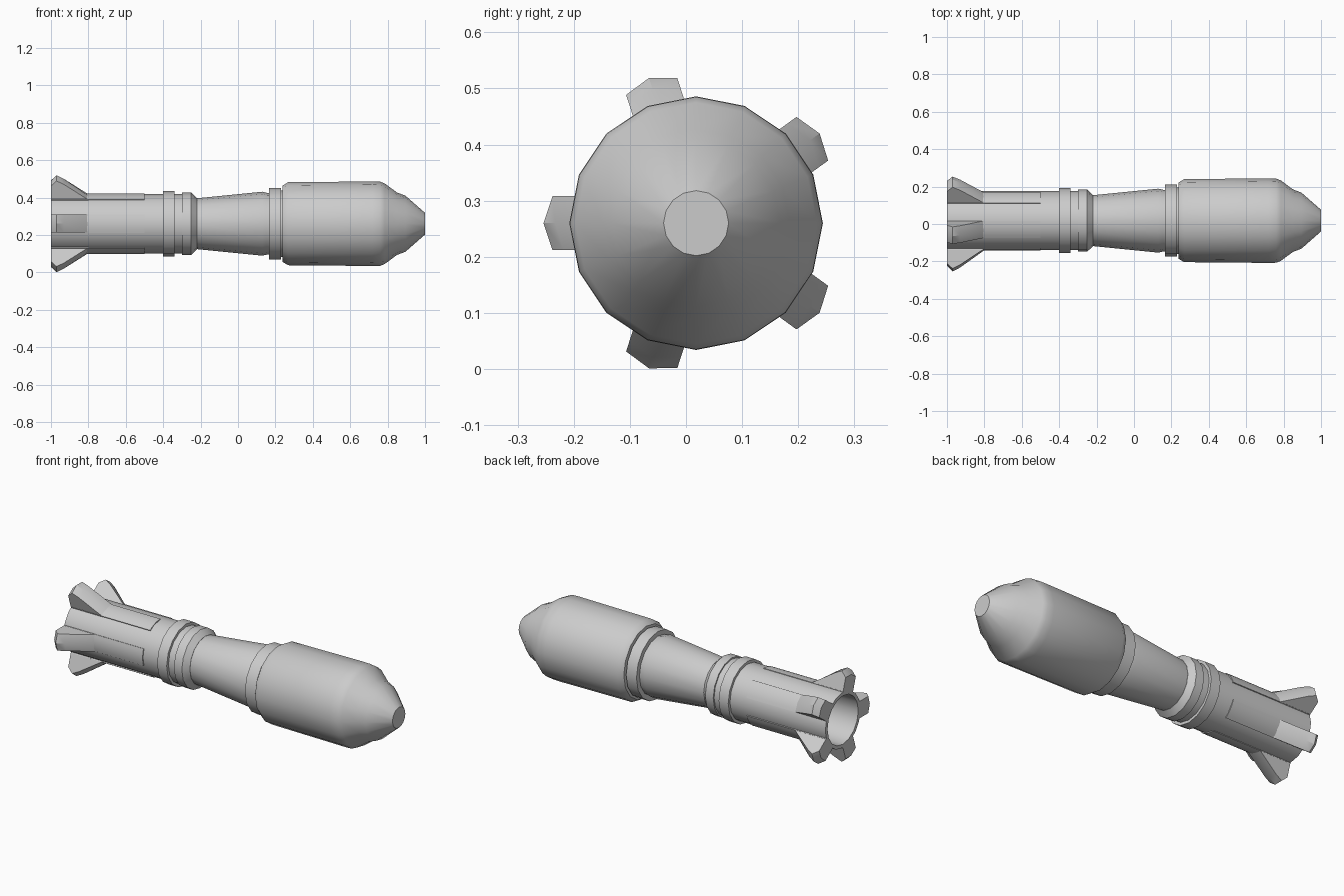
import bpy, bmesh, math
from mathutils import Vector

cube = bpy.data.objects.get("Cube")
if cube:
    bpy.data.objects.remove(cube, do_unlink=True)

CENTRE = Vector((0, 0.018, 0.26))
SIDES = 16

grey = bpy.data.materials.new("matte_grey")
grey.use_nodes = True
grey.diffuse_color = (0.6, 0.6, 0.6, 1)
grey.node_tree.nodes["Principled BSDF"].inputs["Base Color"].default_value = (0.6, 0.6, 0.6, 1)


def polar(x, r, angle, side=0.0):
    """Point at distance r from the long axis, shifted sideways along the tangent."""
    c, s = math.cos(angle), math.sin(angle)
    return CENTRE + Vector((x, r * c - side * s, r * s + side * c))


def loft(name, rings):
    """Skin a row of closed rings of points and cap both ends."""
    bm = bmesh.new()
    rows = [[bm.verts.new(p) for p in ring] for ring in rings]
    n = len(rows[0])
    for a, b in zip(rows, rows[1:]):
        for i in range(n):
            j = (i + 1) % n
            bm.faces.new((a[i], a[j], b[j], b[i]))
    bm.faces.new(rows[0])
    bm.faces.new(rows[-1])
    bmesh.ops.recalc_face_normals(bm, faces=bm.faces)
    mesh = bpy.data.meshes.new(name)
    bm.to_mesh(mesh)
    bm.free()
    mesh.materials.append(grey)
    obj = bpy.data.objects.new(name, mesh)
    bpy.context.collection.objects.link(obj)
    bpy.ops.object.select_all(action='DESELECT')
    obj.select_set(True)
    bpy.context.view_layer.objects.active = obj
    bpy.ops.object.shade_smooth_by_angle(angle=math.radians(32))
    return obj


def lathe(name, profile):
    turn = [2 * math.pi * i / SIDES for i in range(SIDES)]
    return loft(name, [[polar(x, r, a) for a in turn] for x, r in profile])


# Hollow tail tube, starting from the bottom of its bore
lathe("tail_tube", [(-0.6, 0.13), (-1, 0.138), (-1, 0.158), (-0.38, 0.158)])

# Collar rings joining tail and neck
lathe("rear_collar", [(-0.4, 0.174), (-0.34, 0.174)])
lathe("collar_groove", [(-0.36, 0.158), (-0.28, 0.158)])
lathe("front_collar", [(-0.3, 0.166), (-0.25, 0.166), (-0.22, 0.137)])

# Flared neck and the ring in front of it
lathe("neck", [(-0.24, 0.134), (0.13, 0.171), (0.155, 0.165), (0.18, 0.165)])
lathe("neck_ring", [(0.165, 0.192), (0.23, 0.192)])
lathe("ring_gap", [(0.22, 0.178), (0.25, 0.178)])

# Main shell with rounded shoulder, and blunt nose
lathe("shell", [(0.237, 0.203), (0.268, 0.222), (0.72, 0.226), (0.76, 0.225),
                (0.785, 0.215), (0.85, 0.167), (0.895, 0.15), (1, 0.058)])

# Five ridged tail fins, each with a thin raised strip running forward
HALF = 0.048
FIN = [(-1, 0.228, 0.242), (-0.97, 0.256, 0.272), (-0.93, 0.236, 0.251), (-0.8, 0.15, 0.158)]
for k in range(5):
    angle = math.pi + k * math.tau / 5
    loft(f"fin_{k + 1}", [[polar(x, 0.141, angle, -HALF), polar(x, shoulder, angle, -HALF),
                           polar(x, ridge, angle), polar(x, shoulder, angle, HALF),
                           polar(x, 0.141, angle, HALF)] for x, shoulder, ridge in FIN])
    spread = math.asin(HALF / 0.158)
    arc = [angle + spread * (i / 3 - 1) for i in range(7)]
    loft(f"fin_strip_{k + 1}", [[polar(x, 0.161, a) for a in arc] +
                                [polar(x, 0.15, a) for a in reversed(arc)]
                                for x in (-0.999, -0.5)])
